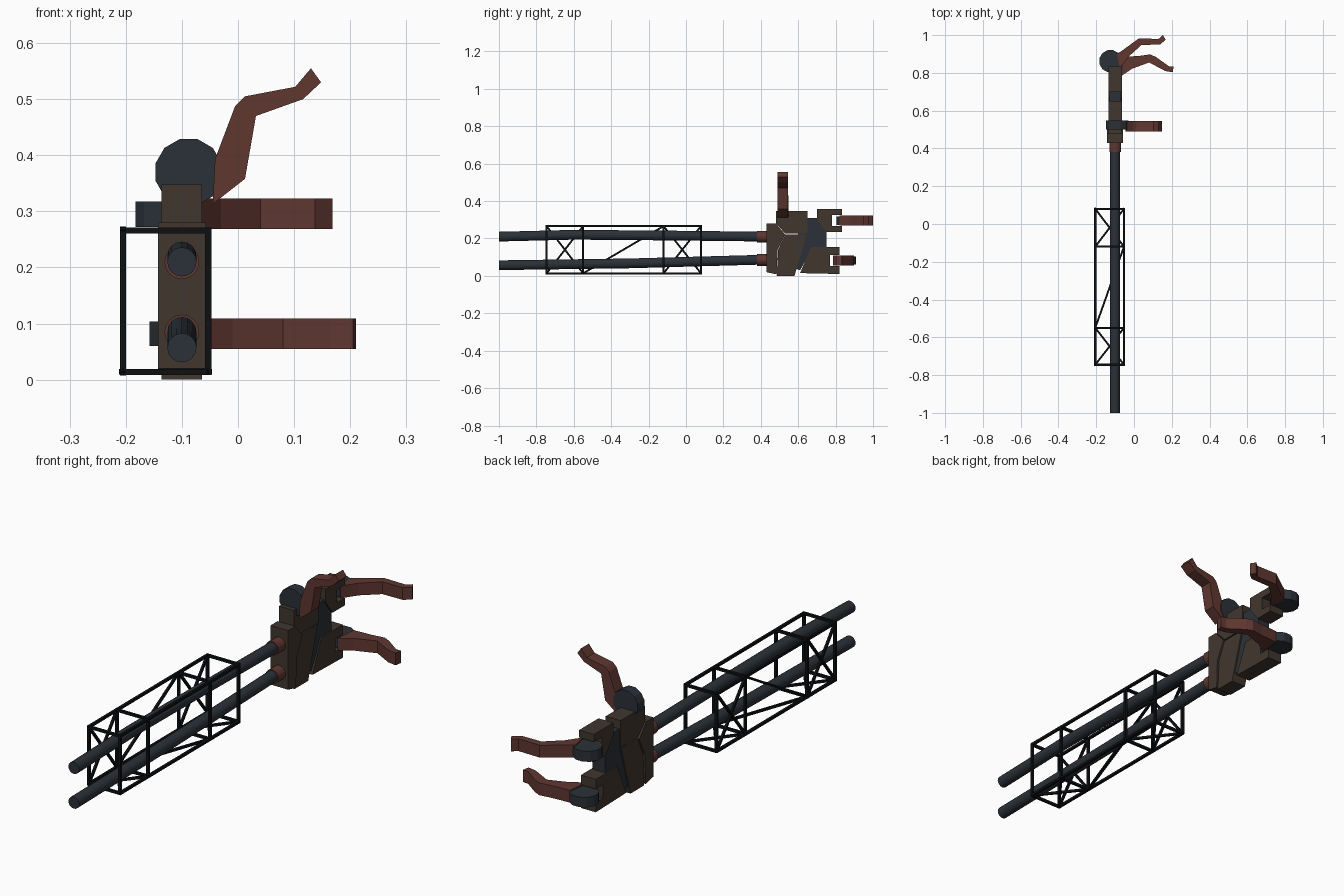
import bpy, bmesh, math
from mathutils import Vector

if "Cube" in bpy.data.objects:
    bpy.data.objects.remove(bpy.data.objects["Cube"])


def material(name, rgb):
    m = bpy.data.materials.new(name)
    m.diffuse_color = (*rgb, 1)
    m.use_nodes = True
    m.node_tree.nodes["Principled BSDF"].inputs["Base Color"].default_value = m.diffuse_color
    return m


STEEL = material("dark_steel", (0.024, 0.031, 0.040))
BROWN = material("brown_metal", (0.052, 0.037, 0.027))
RUST = material("rust_red", (0.115, 0.038, 0.030))
BLACK = material("black_bar", (0.004, 0.005, 0.006))


def finish(name, bm, mat):
    bmesh.ops.recalc_face_normals(bm, faces=bm.faces)
    me = bpy.data.meshes.new(name)
    bm.to_mesh(me)
    bm.free()
    me.materials.append(mat)
    ob = bpy.data.objects.new(name, me)
    bpy.context.collection.objects.link(ob)
    return ob


def prism(name, pts, axis, lo, hi, mat):
    """Extrude a 2D outline along the axis it lacks, from lo to hi."""
    bm = bmesh.new()
    place = {"x": lambda a, b: (lo, a, b), "y": lambda a, b: (a, lo, b),
             "z": lambda a, b: (a, b, lo)}[axis]
    face = bm.faces.new([bm.verts.new(place(*p)) for p in pts])
    new = bmesh.ops.extrude_face_region(bm, geom=[face])["geom"]
    step = Vector([(hi - lo) * (axis == k) for k in "xyz"])
    bmesh.ops.translate(bm, vec=step, verts=[v for v in new if isinstance(v, bmesh.types.BMVert)])
    return finish(name, bm, mat)


def disc(name, centre, r, axis, lo, hi, n=12):
    pts = [(centre[0] + r * math.cos(math.tau * (i + .5) / n),
            centre[1] + r * math.sin(math.tau * (i + .5) / n)) for i in range(n)]
    return prism(name, pts, axis, lo, hi, STEEL)


def tube(name, path, r, mat, n=16):
    """Round bar along y through (y, z) points at the arm's centre line."""
    bm = bmesh.new()
    rings = [[bm.verts.new((CX + r * math.cos(math.tau * i / n), y,
                            z + r * math.sin(math.tau * i / n))) for i in range(n)]
             for y, z in path]
    for a, b in zip(rings, rings[1:]):
        for i in range(n):
            bm.faces.new((a[i], a[(i + 1) % n], b[(i + 1) % n], b[i]))
    bm.faces.new(rings[0])
    bm.faces.new(rings[-1])
    return finish(name, bm, mat)


def bars(name, segments, w):
    """Square bars between pairs of points, gathered in one mesh."""
    bm = bmesh.new()
    for p, q in segments:
        p, q = Vector(p), Vector(q)
        d = q - p
        cube = bmesh.ops.create_cube(bm, size=1)["verts"]
        bmesh.ops.scale(bm, vec=(w, w, d.length + w * .9), verts=cube)
        bmesh.ops.rotate(bm, matrix=d.to_track_quat("Z", "Y").to_matrix(), verts=cube)
        bmesh.ops.translate(bm, vec=(p + q) / 2, verts=cube)
    return finish(name, bm, BLACK)


CX = -0.10

# Forearm rods and their collars
tube("upper_rod", [(-1, .21), (-.6, .22), (-.1, .216), (.42, .21)], .026, STEEL)
tube("lower_rod", [(-1, .057), (-.3, .067), (.42, .087)], .026, STEEL)
tube("upper_collar", [(.38, .21), (.44, .21)], .031, RUST)
tube("lower_collar", [(.38, .085), (.44, .085)], .031, RUST)

# Truss cage: frames, long rails, diagonals on the outer side and underside
X0, X1, Z0, Z1 = -.205, -.053, .014, .266
stations = [-.745, -.55, -.12, .08]
corners = [(X0, Z0), (X1, Z0), (X1, Z1), (X0, Z1)]
frame = []
for y in stations:
    for (xa, za), (xb, zb) in zip(corners, corners[1:] + corners[:1]):
        frame.append(((xa, y, za), (xb, y, zb)))
for x, z in corners:
    frame.append(((x, stations[0], z), (x, stations[-1], z)))
bars("truss_frame", frame, .011)

diagonals = []
for i, (ya, yb) in enumerate(zip(stations, stations[1:])):
    diagonals += [((X0, ya, Z0), (X0, yb, Z1)), ((X0, ya, Z0), (X1, yb, Z0))]
    if i != 1:
        diagonals += [((X0, ya, Z1), (X0, yb, Z0)), ((X1, ya, Z0), (X0, yb, Z0))]
bars("truss_diagonals", diagonals, .010)

# Palm plates, side outlines in (y, z)
prism("wrist_block", [(.43, .28), (.48, .28), (.53, .222), (.49, .14), (.485, .008), (.43, .02)],
      "x", CX - .043, CX + .043, BROWN)
prism("palm_block", [(.53, .222), (.645, .222), (.58, 0), (.485, 0), (.493, .14)],
      "x", CX - .036, CX + .036, BROWN)
prism("thumb_mount", [(.48, .348), (.65, .348), (.65, .228), (.53, .228), (.48, .28)],
      "x", CX - .036, CX + .036, BROWN)
prism("palm_core", [(.60, .31), (.75, .31), (.75, .15), (.67, .14), (.61, .03), (.585, .04), (.60, .20)],
      "x", CX - .030, CX + .030, STEEL)

# Forked finger mounts
prism("upper_finger_mount", [(.70, .358), (.835, .358), (.835, .325), (.78, .325), (.78, .268),
                             (.835, .268), (.835, .235), (.75, .235), (.70, .30)],
      "x", CX - .036, CX + .036, BROWN)
prism("lower_finger_mount", [(.61, .015), (.67, .155), (.822, .155), (.822, .112), (.77, .112),
                             (.77, .053), (.822, .053), (.822, .01)],
      "x", CX - .036, CX + .036, BROWN)

# Knuckle discs
disc("upper_knuckle", (-.125, .862), .060, "z", .272, .318)
disc("lower_knuckle", (-.10, .85), .060, "z", .060, .104)
disc("thumb_knuckle", (-.088, .37), .061, "y", .50, .547)

# Crooked fingers and thumb
prism("upper_finger", [(-.09, .90), (-.06, .92), (.025, .982), (.13, .980), (.153, 1), (.168, .975),
                       (.137, .95), (.04, .948), (-.03, .885), (-.075, .82)],
      "z", .269, .323, RUST)
prism("lower_finger", [(-.055, .885), (.03, .89), (.085, .898), (.115, .885), (.185, .835), (.21, .833),
                       (.205, .803), (.165, .81), (.08, .855), (-.01, .822), (-.065, .785)],
      "z", .055, .109, RUST)
prism("thumb", [(-.045, .313), (.0125, .358), (.032, .47), (.116, .5), (.148, .53), (.13, .555),
                (.102, .522), (.0125, .505), (-.005, .488), (-.041, .393)],
      "y", .490, .545, RUST)
